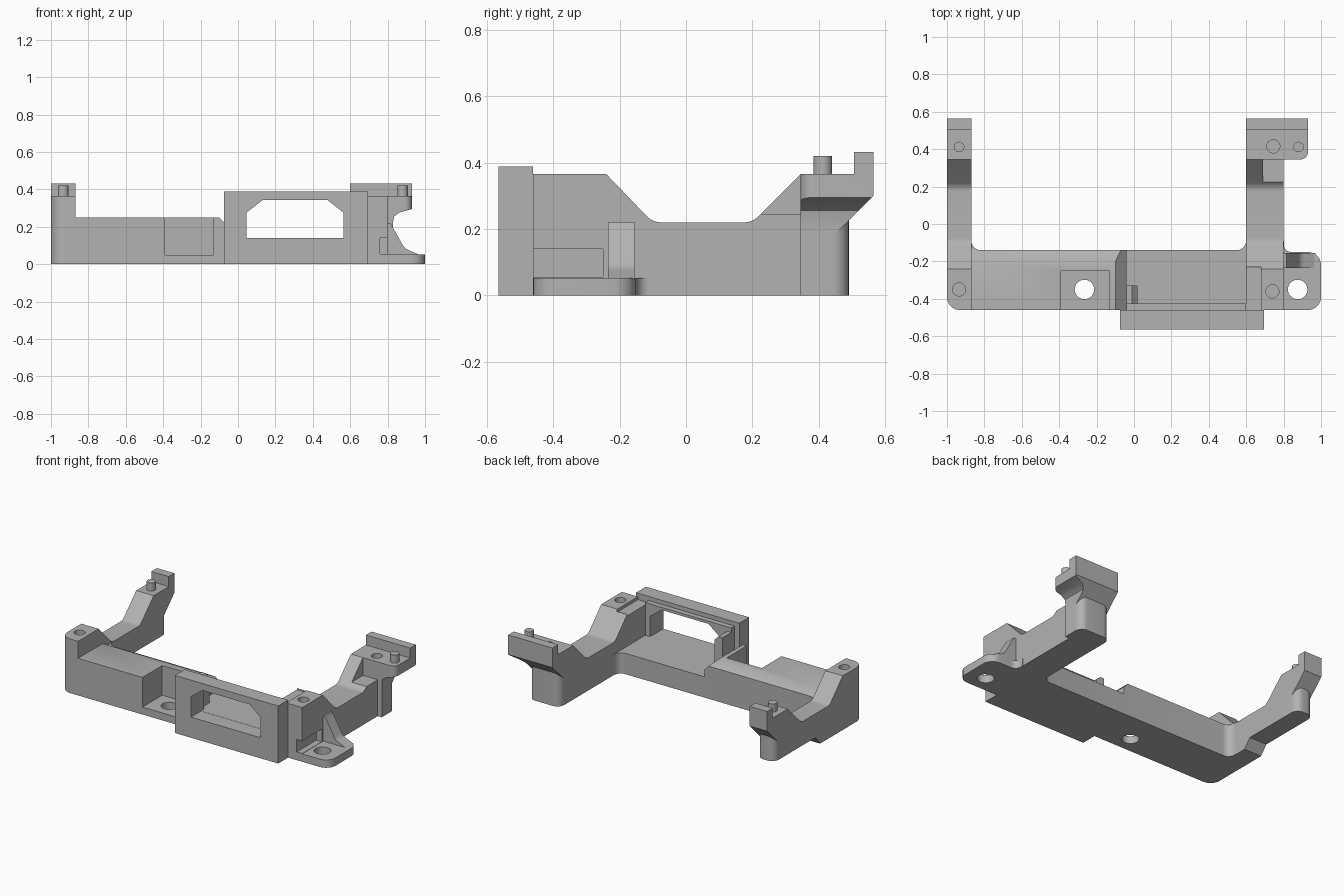
import bpy, bmesh, math
from mathutils import Vector

if "Cube" in bpy.data.objects:
    bpy.data.objects.remove(bpy.data.objects["Cube"])

grey = bpy.data.materials.new("plain_grey")
grey.use_nodes = True
grey.diffuse_color = (0.45, 0.45, 0.45, 1)
grey.node_tree.nodes["Principled BSDF"].inputs["Base Color"].default_value = (0.45, 0.45, 0.45, 1)


def rounded(points, steps=8):
    """Replace each (u, v, radius) corner by an arc."""
    out = []
    for i, p in enumerate(points):
        c = Vector(p[:2])
        if len(p) == 2:
            out.append(c)
            continue
        a = (Vector(points[i - 1][:2]) - c).normalized()
        b = (Vector(points[(i + 1) % len(points)][:2]) - c).normalized()
        half = a.angle(b) / 2
        reach = p[2] / math.tan(half)
        center = c + (a + b).normalized() * p[2] / math.sin(half)
        start, end = c + a * reach - center, c + b * reach - center
        sweep = start.angle_signed(end)
        base = math.atan2(start.y, start.x)
        for k in range(steps + 1):
            t = base - sweep * k / steps
            out.append(center + Vector((math.cos(t), math.sin(t))) * p[2])
    return out


def prism(name, axis, points, lo, hi):
    """Extrude an outline along x (y,z), y (x,z) or z (x,y)."""
    place = {"x": lambda u, v, w: (w, u, v), "y": lambda u, v, w: (u, w, v),
             "z": lambda u, v, w: (u, v, w)}[axis]
    bm = bmesh.new()
    face = bm.faces.new([bm.verts.new(place(p.x, p.y, lo)) for p in rounded(points)])
    top = bmesh.ops.extrude_face_region(bm, geom=[face])["geom"]
    shift = Vector(place(0, 0, hi - lo))
    bmesh.ops.translate(bm, vec=shift, verts=[g for g in top if isinstance(g, bmesh.types.BMVert)])
    bmesh.ops.recalc_face_normals(bm, faces=bm.faces)
    mesh = bpy.data.meshes.new(name)
    bm.to_mesh(mesh)
    bm.free()
    mesh.materials.append(grey)
    obj = bpy.data.objects.new(name, mesh)
    bpy.context.collection.objects.link(obj)
    return obj


def box(name, x, y, z):
    return prism(name, "z", [(x[0], y[0]), (x[1], y[0]), (x[1], y[1]), (x[0], y[1])], *z)


def rod(name, x, y, radius, lo, hi):
    ring = [math.tau * i / 32 for i in range(32)]
    return prism(name, "z", [(x + radius * math.cos(a), y + radius * math.sin(a)) for a in ring], lo, hi)


def combine(obj, tool, operation="DIFFERENCE"):
    """Apply a boolean and discard its tool."""
    mod = obj.modifiers.new("shape", "BOOLEAN")
    mod.operation, mod.object, mod.solver = operation, tool, "EXACT"
    bpy.context.view_layer.update()
    result = obj.evaluated_get(bpy.context.evaluated_depsgraph_get())
    mesh = bpy.data.meshes.new_from_object(result)
    obj.modifiers.clear()
    obj.data = mesh
    bpy.data.objects.remove(tool)


# Side arms: dipped profile, with the narrow one lifted off the ground at the rear
TOP = [(0.35, 0.365), (0.345, 0.365), (0.2, 0.22, 0.06), (-0.1, 0.22, 0.06), (-0.24, 0.365), (-0.46, 0.365)]
narrow_arm = prism("narrow_arm", "x", [(-0.46, 0), (0, 0), (0.05, 0.06), (0.35, 0.06)] + TOP, -1, -0.87)
plan = prism("plan", "z", [(-1, -0.46, 0.07), (-0.8, -0.46), (-0.8, 0.5), (-1, 0.5)], -0.1, 0.6)
combine(narrow_arm, plan, "INTERSECT")
combine(narrow_arm, rod("hole", -0.935, -0.35, 0.035, 0.25, 0.5))

wide_arm = prism("wide_arm", "x", [(-0.46, 0), (0.35, 0)] + TOP, 0.6, 0.8)
for cutter in (box("rear_pocket", (0.69, 0.9), (0.1, 0.345), (0.245, 0.5)),
               box("side_recess", (0.76, 0.9), (-0.5, -0.25), (0.055, 0.14)),
               box("top_step", (0.5, 0.68), (-0.5, -0.23), (0.345, 0.5)),
               rod("hole", 0.74, -0.36, 0.035, 0.25, 0.5)):
    combine(wide_arm, cutter)

# Rear heads with a raised lip, overhanging rounded legs
HEAD = [(0.345, 0.365), (0.505, 0.365), (0.505, 0.432), (0.565, 0.432), (0.565, 0.3), (0.45, 0.185), (0.345, 0.185)]
narrow_head = prism("narrow_head", "x", HEAD, -1, -0.87)
wide_head = prism("wide_head", "x", HEAD, 0.6, 0.93)
flare = prism("flare", "y", [(0.5, 0.5), (0.93, 0.5), (0.93, 0.295), (0.86, 0.275), (0.835, 0.255),
                             (0.83, 0.23), (0.83, 0.1), (0.5, 0.1)], 0.2, 0.7)
combine(wide_head, flare, "INTERSECT")
plan = prism("plan", "z", [(0.5, 0.345), (0.93, 0.345, 0.04), (0.93, 0.7), (0.5, 0.7)], 0, 0.6)
combine(wide_head, plan, "INTERSECT")
combine(wide_head, rod("hole", 0.745, 0.415, 0.035, 0.28, 0.5))
for side, x0, x1, low in (("narrow", -1, -0.87, 0.06), ("wide", 0.6, 0.83, 0)):
    prism(side + "_leg", "z", [(x0, 0.345), (x1, 0.345), (x1, 0.49, 0.05), (x0, 0.49, 0.05)], low, 0.25)
for side, x in (("narrow", -0.935), ("wide", 0.88)):
    rod(side + "_pin", x, 0.412, 0.028, 0.36, 0.42)

# Cross bar: tall section with a screw pocket, then a low section
tall_bar = prism("tall_bar", "z", [(-0.87, -0.46), (-0.04, -0.46), (-0.04, -0.14), (-0.869, -0.14, 0.05),
                                   (-0.869, -0.08), (-0.87, -0.08)], 0, 0.25)
for cutter in (
        prism("back_slope", "x", [(-0.2, 0.25), (-0.14, 0.22), (0, 0.22), (0, 0.3), (-0.2, 0.3)], -1, 0.1),
        prism("end_slope", "y", [(-0.1, 0.25), (-0.04, 0.19), (0, 0.19), (0, 0.3), (-0.1, 0.3)], -0.6, 0),
        box("screw_pocket", (-0.39, -0.13), (-0.6, -0.25), (0.05, 0.4)),
        rod("screw_hole", -0.265, -0.35, 0.052, -0.1, 0.2)):
    combine(tall_bar, cutter)
prism("low_bar", "z", [(-0.04, -0.46), (0.6, -0.46), (0.6, -0.08), (0.599, -0.08),
                       (0.599, -0.14, 0.05), (-0.04, -0.14)], 0, 0.14)

# Front panel and its backing, with a window through both
panel = box("front_panel", (-0.075, 0.695), (-0.565, -0.46), (0, 0.388))
backing = box("panel_backing", (-0.04, 0.6), (-0.46, -0.425), (0.14, 0.36))
for part in (panel, backing):
    combine(part, prism("window", "y", [(0.045, 0.139), (0.565, 0.139), (0.565, 0.275), (0.48, 0.342),
                                        (0.13, 0.342), (0.045, 0.275)], -0.7, -0.3))
prism("support_post", "y", [(-0.04, 0.14), (0.02, 0.14), (0.02, 0.3), (-0.01, 0.33), (-0.04, 0.33)], -0.425, -0.33)

# Mounting foot with a screw hole and a gusset
foot = prism("mounting_foot", "z", [(0.8, -0.46), (1, -0.46, 0.07), (1, -0.15, 0.07), (0.85, -0.15),
                                    (0.801, -0.15, 0.04), (0.801, -0.09), (0.8, -0.09)], 0, 0.053)
combine(foot, rod("foot_hole", 0.875, -0.35, 0.052, -0.1, 0.2))
prism("foot_gusset", "y", [(0.8, 0.05), (0.97, 0.05), (0.89, 0.085, 0.06), (0.815, 0.22), (0.8, 0.22)], -0.235, -0.155)

# Smooth only the rounded corners
for obj in bpy.context.collection.objects:
    if obj.type == "MESH" and obj.data.materials and obj.data.materials[0] == grey:
        bpy.ops.object.select_all(action="DESELECT")
        obj.select_set(True)
        bpy.context.view_layer.objects.active = obj
        bpy.ops.object.shade_smooth_by_angle(angle=math.radians(30))
